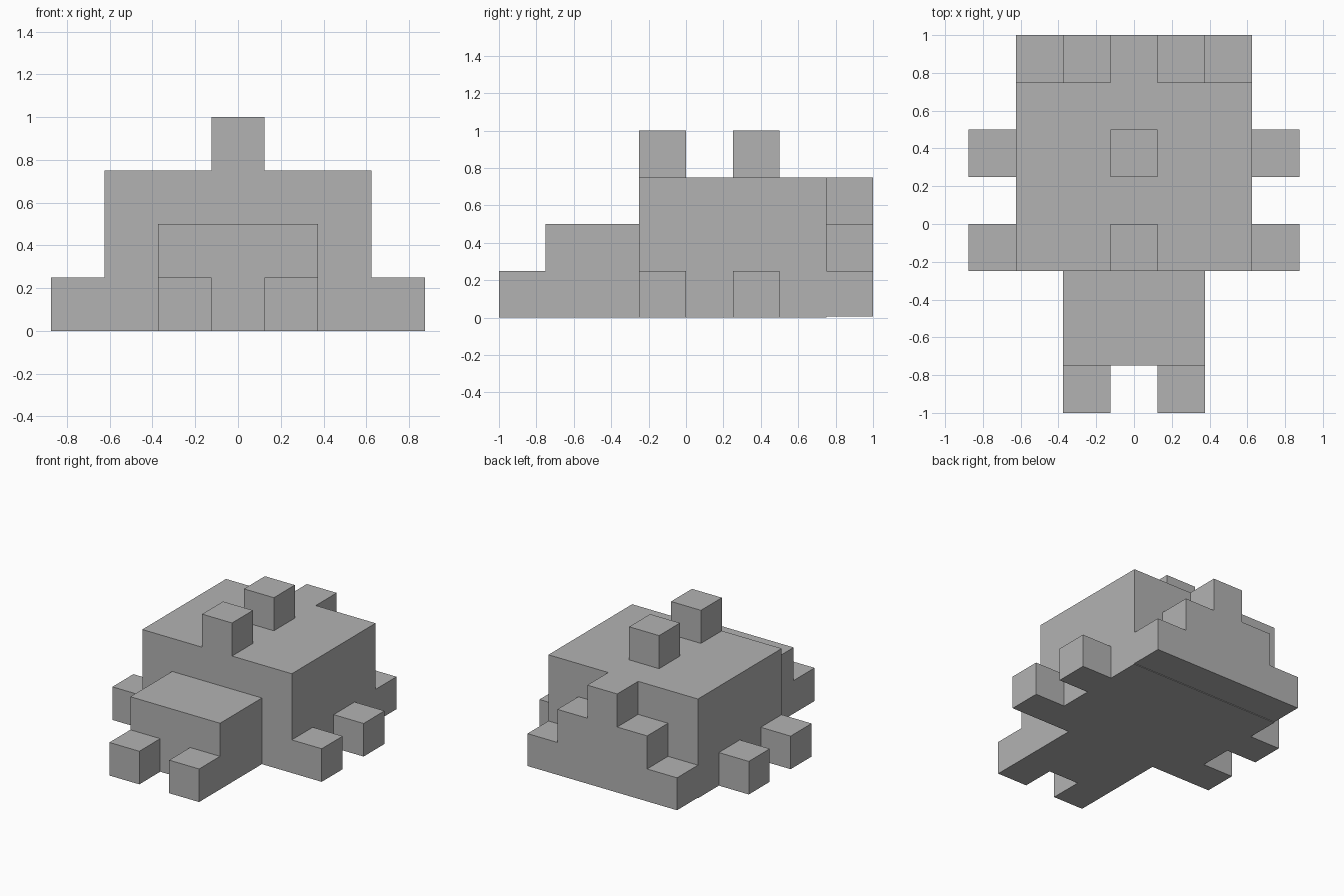
import bpy
import bmesh

cube = bpy.data.objects.get("Cube")
if cube:
    bpy.data.objects.remove(cube, do_unlink=True)

# Single plain grey material
grey = bpy.data.materials.new("plain_grey")
grey.use_nodes = True
colour = (0.45, 0.45, 0.45, 1.0)
grey.diffuse_color = colour
grey.node_tree.nodes["Principled BSDF"].inputs["Base Color"].default_value = colour

U = 0.25  # block size


def finish(name, bm):
    mesh = bpy.data.meshes.new(name)
    bmesh.ops.recalc_face_normals(bm, faces=bm.faces)
    bm.to_mesh(mesh)
    bm.free()
    mesh.materials.append(grey)
    obj = bpy.data.objects.new(name, mesh)
    bpy.context.collection.objects.link(obj)
    return obj


def box(name, lo, hi):
    """Flat-sided block between two opposite corners."""
    bm = bmesh.new()
    bmesh.ops.create_cube(bm, size=1)
    for v in bm.verts:
        v.co = [(a + b) / 2 + c * (b - a) for a, b, c in zip(lo, hi, v.co)]
    return finish(name, bm)


# Body and head
box("body", (-0.625, -0.25, 0), (0.625, 0.75, 0.75))
box("head", (-0.375, -0.75, 0), (0.375, -0.25, 0.5))

# Front feet and side legs on both sides
for side, s in (("left", 1), ("right", -1)):
    x = sorted((s * 0.125, s * 0.375))
    box(f"{side}_front_foot", (x[0], -1, 0), (x[1], -0.75, U))
    x = sorted((s * 0.625, s * 0.875))
    for place, y in (("front", -0.25), ("rear", 0.25)):
        box(f"{side}_{place}_leg", (x[0], y, 0), (x[1], y + U, U))

# Knobs along the back
for place, y in (("front", -0.25), ("rear", 0.25)):
    box(f"{place}_back_knob", (-0.125, y, 0.75), (0.125, y + U, 1.0))

# Stepped tail plate, extruded from its staircase outline
half = [(0.625, 0.005), (0.625, 0.25), (0.375, 0.25),
        (0.375, 0.5), (0.125, 0.5), (0.125, 0.75)]
outline = half + [(-x, z) for x, z in reversed(half)]
bm = bmesh.new()
face = bm.faces.new([bm.verts.new((x, 0.75, z)) for x, z in outline])
ext = bmesh.ops.extrude_face_region(bm, geom=[face], use_keep_orig=True)
verts = [g for g in ext["geom"] if isinstance(g, bmesh.types.BMVert)]
bmesh.ops.translate(bm, verts=verts, vec=(0, U, 0))
finish("stepped_tail", bm)
